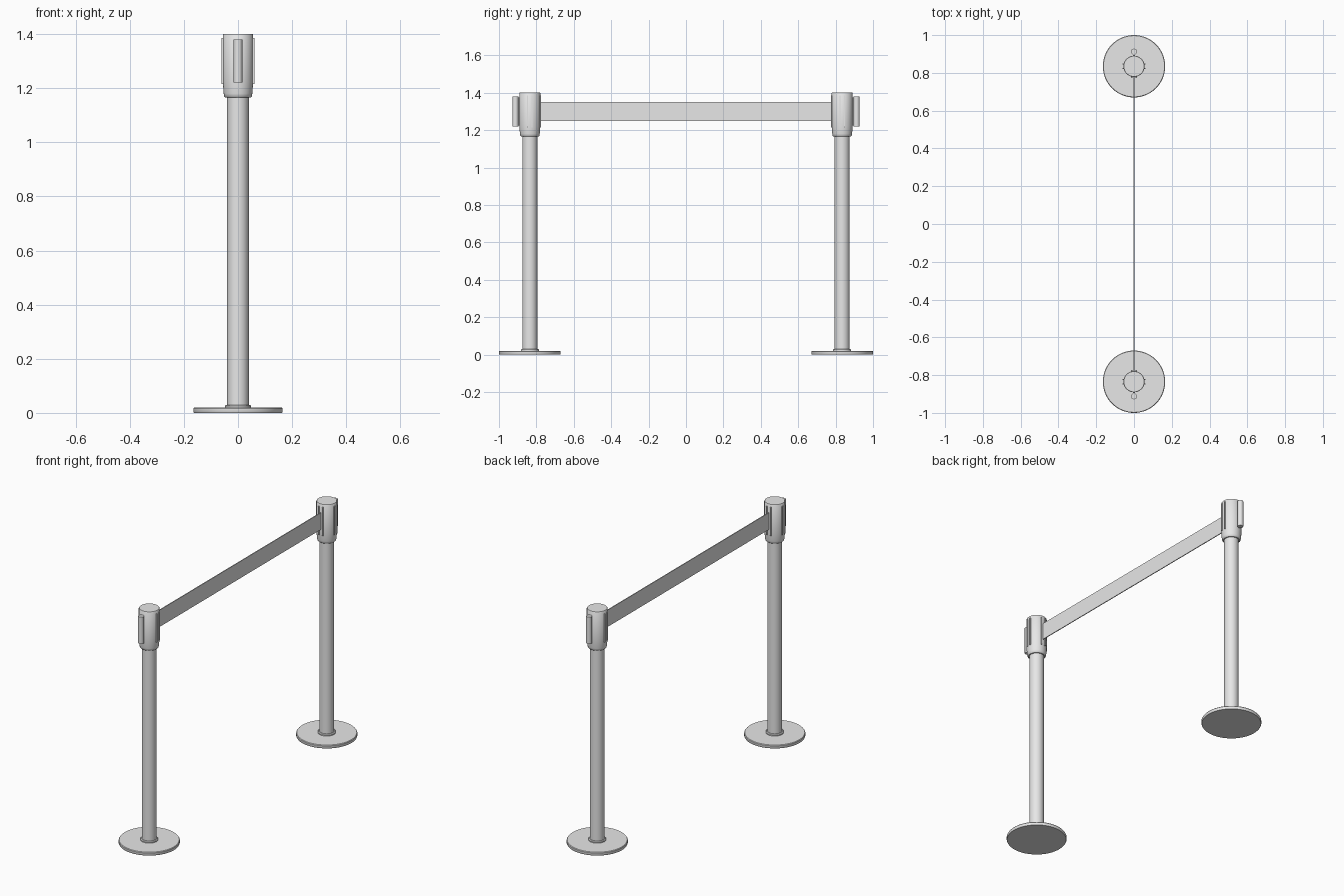
import bpy, bmesh, math
from mathutils import Vector, Matrix

cube = bpy.data.objects.get("Cube")
if cube:
    bpy.data.objects.remove(cube, do_unlink=True)

grey = bpy.data.materials.new("light_grey")
grey.use_nodes = True
grey.diffuse_color = (0.8, 0.8, 0.8, 1)
grey.node_tree.nodes["Principled BSDF"].inputs["Base Color"].default_value = (0.8, 0.8, 0.8, 1)

POST_Y = 0.835


def finish(name, bm, angle=35):
    bmesh.ops.recalc_face_normals(bm, faces=bm.faces[:])
    mesh = bpy.data.meshes.new(name)
    bm.to_mesh(mesh)
    bm.free()
    mesh.materials.append(grey)
    ob = bpy.data.objects.new(name, mesh)
    bpy.context.collection.objects.link(ob)
    bpy.ops.object.select_all(action="DESELECT")
    bpy.context.view_layer.objects.active = ob
    ob.select_set(True)
    bpy.ops.object.shade_smooth_by_angle(angle=math.radians(angle))
    return ob


def lathe(name, profile, centre, steps=48):
    """Closed solid of revolution from (radius, height) pairs."""
    bm = bmesh.new()
    rings = []
    for r, z in profile:
        rings.append([bm.verts.new((centre[0] + r * math.cos(2 * math.pi * i / steps),
                                    centre[1] + r * math.sin(2 * math.pi * i / steps), z))
                      for i in range(steps)])
    for low, high in zip(rings, rings[1:]):
        for i in range(steps):
            j = (i + 1) % steps
            bm.faces.new((low[i], low[j], high[j], high[i]))
    bm.faces.new(rings[0])
    bm.faces.new(rings[-1])
    return finish(name, bm)


def box(name, size, centre):
    bm = bmesh.new()
    bmesh.ops.create_cube(bm, size=1, matrix=Matrix.Translation(centre) @ Matrix.Diagonal((*size, 1)))
    return finish(name, bm)


for side, end in ((-1, "front"), (1, "back")):
    y = side * POST_Y
    # Weighted foot, collar and pole
    lathe(end + "_base", [(0.163, 0), (0.165, 0.003), (0.165, 0.016), (0.162, 0.02)], (0, y), 64)
    lathe(end + "_collar", [(0.048, 0.018), (0.048, 0.026), (0.044, 0.03)], (0, y))
    lathe(end + "_pole", [(0.04, 0.01), (0.04, 1.18)], (0, y))
    # Belt housing
    lathe(end + "_head", [(0.046, 1.165), (0.051, 1.17), (0.053, 1.18), (0.056, 1.225),
                          (0.056, 1.397), (0.054, 1.4)], (0, y))
    # Slot lips on both sides and towards the belt
    for direction in (Vector((1, 0, 0)), Vector((-1, 0, 0)), Vector((0, -side, 0))):
        across = Vector((-direction.y, direction.x, 0))
        for s in (-1, 1):
            spot = Vector((0, y, 1.3)) + direction * 0.053 + across * s * 0.012
            size = [0.016 * abs(direction[k]) + 0.006 * abs(across[k]) for k in (0, 1)]
            box(end + "_slot_lip", (*size, 0.17), spot)
    # Belt clip on the outer face
    lathe(end + "_clip", [(0.016, 1.22), (0.016, 1.38)], (0, side * 0.912), 24)
    box(end + "_clip_web", (0.008, 0.03, 0.15), (0, side * 0.893, 1.3))

# Belt stretched between the posts
box("belt", (0.005, 2 * POST_Y - 0.08, 0.1), (0, 0, 1.3))
